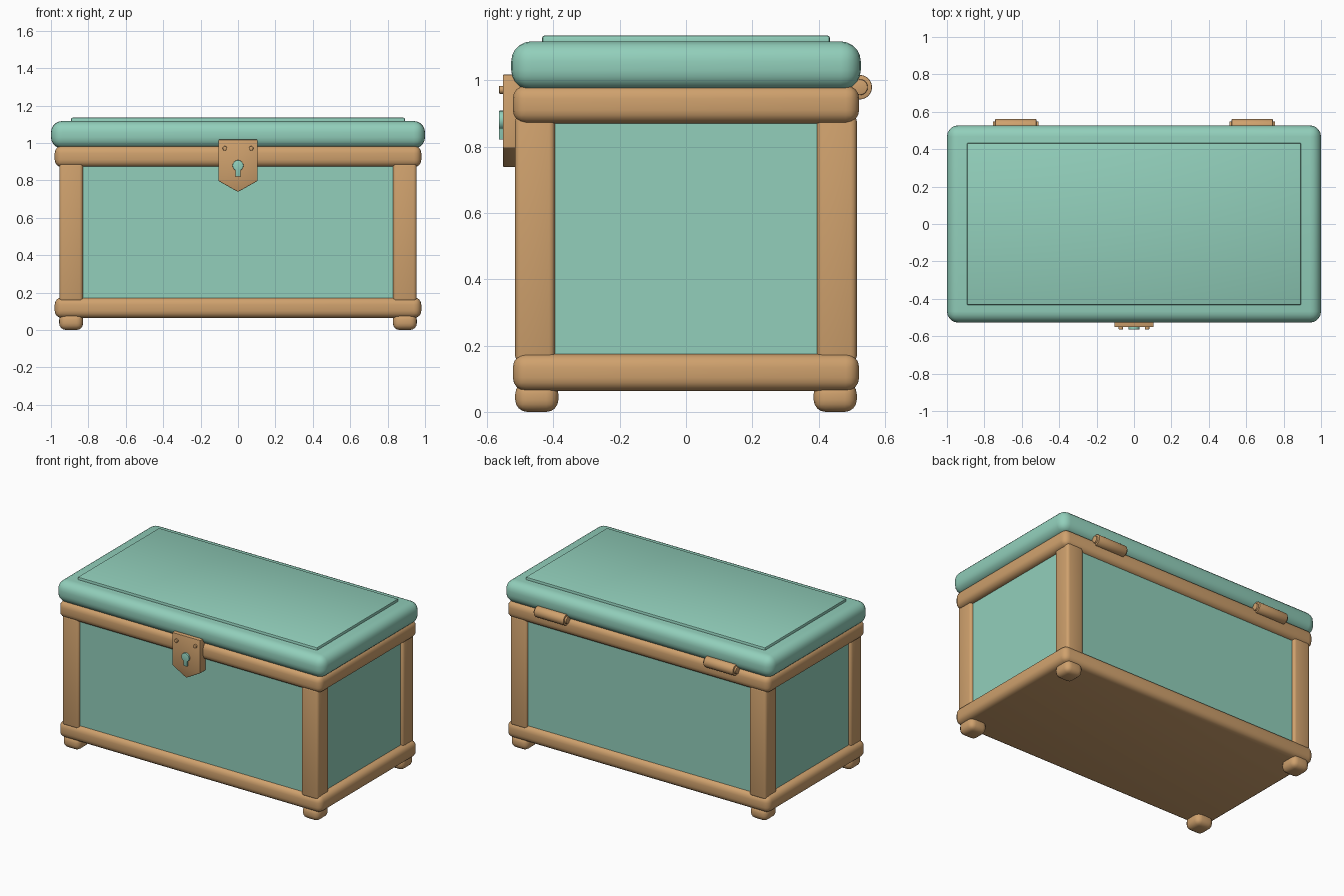
import bpy
import bmesh
from math import radians, pi, sin, cos
from mathutils import Matrix

cube = bpy.data.objects.get("Cube")
if cube:
    bpy.data.objects.remove(cube)


def material(name, colour):
    m = bpy.data.materials.new(name)
    m.use_nodes = True
    m.diffuse_color = colour
    m.node_tree.nodes["Principled BSDF"].inputs["Base Color"].default_value = colour
    return m


TEAL = material("soft teal", (0.287, 0.624, 0.497, 1))
WOOD = material("light wood", (0.624, 0.356, 0.153, 1))


def finish(name, bm, mat, bevel=0, segments=4):
    """Turn a bmesh into a bevelled, smooth-shaded object."""
    bmesh.ops.recalc_face_normals(bm, faces=bm.faces)
    if bevel:
        edges = [e for e in bm.edges if e.calc_face_angle(0) > radians(40)]
        bmesh.ops.bevel(bm, geom=edges, offset=bevel, segments=segments,
                        profile=0.5, affect='EDGES', clamp_overlap=True)
    mesh = bpy.data.meshes.new(name)
    bm.to_mesh(mesh)
    bm.free()
    mesh.materials.append(mat)
    obj = bpy.data.objects.new(name, mesh)
    bpy.context.collection.objects.link(obj)
    bpy.ops.object.select_all(action='DESELECT')
    obj.select_set(True)
    bpy.context.view_layer.objects.active = obj
    bpy.ops.object.shade_smooth_by_angle(angle=radians(35))
    return obj


def box(name, centre, half, z0, z1, mat, bevel=0, segments=4):
    bm = bmesh.new()
    size = Matrix.Diagonal((2 * half[0], 2 * half[1], z1 - z0, 1))
    place = Matrix.Translation((centre[0], centre[1], (z0 + z1) / 2))
    bmesh.ops.create_cube(bm, size=1, matrix=place @ size)
    return finish(name, bm, mat, bevel, segments)


def cylinder(name, centre, radius, depth, axis, mat, bevel=0):
    bm = bmesh.new()
    turn = Matrix.Rotation(pi / 2, 4, 'Y' if axis == 'X' else 'X')
    bmesh.ops.create_cone(bm, cap_ends=True, segments=24, radius1=radius,
                          radius2=radius, depth=depth,
                          matrix=Matrix.Translation(centre) @ turn)
    return finish(name, bm, mat, bevel, 2)


def plate(name, outline, y_back, y_front, mat, bevel=0):
    """Extrude an x-z outline towards the front."""
    bm = bmesh.new()
    face = bm.faces.new([bm.verts.new((x, y_back, z)) for x, z in outline])
    new = bmesh.ops.extrude_face_region(bm, geom=[face])["geom"]
    moved = [v for v in new if isinstance(v, bmesh.types.BMVert)]
    bmesh.ops.translate(bm, verts=moved, vec=(0, y_front - y_back, 0))
    return finish(name, bm, mat, bevel, 2)


# Body and its horizontal rims
box("body_panels", (0, 0), (0.937, 0.497), 0.1, 0.94, TEAL)
box("lower_rim", (0, 0), (0.98, 0.522), 0.063, 0.175, WOOD, 0.04)
box("upper_rim", (0, 0), (0.98, 0.522), 0.87, 0.985, WOOD, 0.04)

# Corner posts and feet
for sx, side in ((-1, "right"), (1, "left")):
    for sy, end in ((-1, "front"), (1, "back")):
        box(f"{end}_{side}_post", (sx * 0.892, sy * 0.455), (0.063, 0.06),
            0.15, 0.895, WOOD, 0.018, 3)
        box(f"{end}_{side}_foot", (sx * 0.892, sy * 0.45), (0.064, 0.065),
            0, 0.09, WOOD, 0.036)

# Cushioned lid with a raised top panel
box("lid", (0, 0), (1.0, 0.527), 0.97, 1.117, TEAL, 0.06, 5)
box("lid_top_panel", (0, 0), (0.893, 0.434), 1.09, 1.135, TEAL, 0.008, 2)

# Lock plate with a pointed base, keyhole and rivets
plate("lock_plate", [(-0.105, 1.017), (0.105, 1.017), (0.105, 0.797),
                     (0, 0.738), (-0.105, 0.797)], -0.49, -0.552, WOOD, 0.003)
arc = [radians(-63 + 306 * i / 20) for i in range(21)]
keyhole = [(0.029 * cos(a), 0.879 + 0.029 * sin(a)) for a in arc]
plate("keyhole", keyhole + [(-0.013, 0.821), (0.013, 0.821)], -0.548, -0.564, TEAL, 0.002)
for sx, side in ((-1, "right"), (1, "left")):
    cylinder(f"{side}_rivet", (sx * 0.07, -0.556, 0.971), 0.012, 0.016, 'Y', WOOD, 0.003)

# Barrel hinges with protruding pins
for sx, side in ((-1, "right"), (1, "left")):
    cylinder(f"{side}_hinge", (sx * 0.632, 0.524, 0.979), 0.037, 0.22, 'X', WOOD, 0.003)
    cylinder(f"{side}_hinge_pin", (sx * 0.632, 0.524, 0.979), 0.024, 0.244, 'X', WOOD, 0.003)
